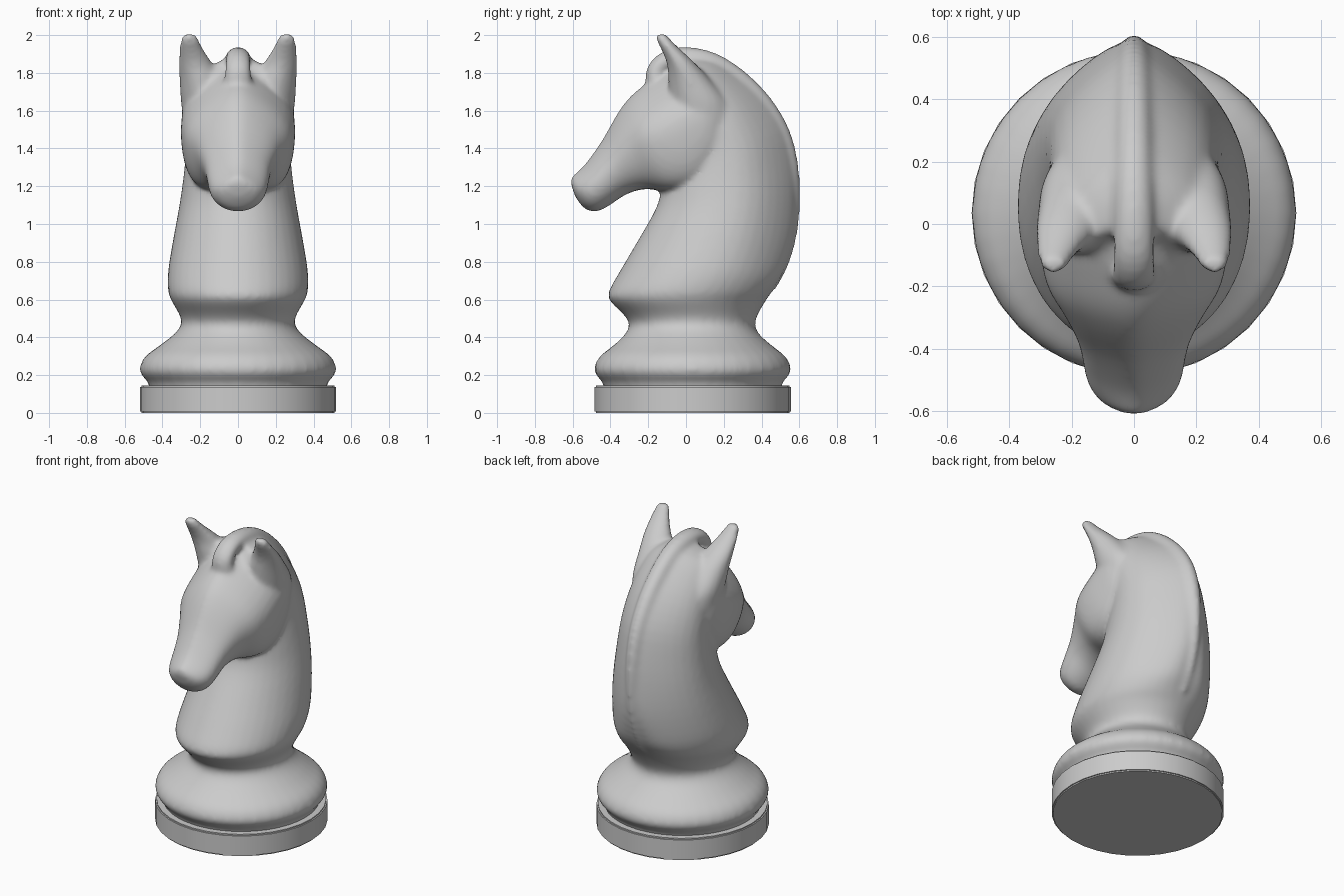
import bpy, bmesh, math
from mathutils import Vector

cube = bpy.data.objects.get("Cube")
if cube:
    bpy.data.objects.remove(cube)

grey = bpy.data.materials.new("light grey")
grey.use_nodes = True
colour = (0.6, 0.6, 0.6, 1)
grey.diffuse_color = colour
grey.node_tree.nodes["Principled BSDF"].inputs["Base Color"].default_value = colour


def make_object(name, bm):
    bmesh.ops.recalc_face_normals(bm, faces=bm.faces)
    mesh = bpy.data.meshes.new(name)
    bm.to_mesh(mesh)
    bm.free()
    mesh.materials.append(grey)
    obj = bpy.data.objects.new(name, mesh)
    bpy.context.collection.objects.link(obj)
    return obj


def smooth_rings(rings, steps=3):
    """Insert rings between the given ones along a flowing spline."""
    result = []
    for i in range(len(rings) - 1):
        quad = [rings[min(max(i + k, 0), len(rings) - 1)] for k in (-1, 0, 1, 2)]
        for s in range(steps):
            t = s / steps
            result.append([
                b + t * ((c - a) + t * ((2*a - 5*b + 4*c - d) + t * (3*b - a - 3*c + d))) / 2
                for a, b, c, d in zip(*quad)])
    return result + [rings[-1]]


def loft(bm, rings, side=1, sides=40):
    """Skin oval rings: y, z of one edge, y, z of the other, half width,
    taper to the first edge, roundness of both halves, x centre."""
    loops = []
    for ay, az, by, bz, width, taper, round_a, round_b, cx in smooth_rings(rings):
        a, b = Vector((0, ay, az)), Vector((0, by, bz))
        mid, half = (a + b) / 2, (a - b) / 2
        loop = []
        for i in range(sides):
            t = math.tau * i / sides
            c, s = math.cos(t), math.sin(t)
            x = math.copysign(abs(s) ** (round_a if c > 0 else round_b), s)
            x *= width * (1 - taper * max(0, c) ** 2.5)
            p = mid + half * c
            loop.append(bm.verts.new((side * (cx + x), p.y, p.z)))
        loops.append(loop)
    for lo, hi in zip(loops, loops[1:]):
        for i in range(sides):
            j = (i + 1) % sides
            bm.faces.new((lo[i], lo[j], hi[j], hi[i]))
    bm.faces.new(loops[0][::-1])
    bm.faces.new(loops[-1])


body = bmesh.new()

# Collar and waist, round in plan: back edge, front edge, half width
collar = [
    (.505, .12, -.435, .12, .47), (.51, .16, -.44, .16, .475),
    (.545, .2, -.475, .2, .51), (.556, .24, -.486, .24, .52),
    (.525, .30, -.455, .30, .49), (.45, .36, -.38, .36, .41),
    (.385, .42, -.32, .42, .335), (.365, .47, -.3, .47, .3),
    (.38, .52, -.33, .52, .31), (.42, .59, -.40, .59, .35)]

# Neck: the same, then taper and roundness toward the crest
neck = [
    (.46, .65, -.41, .64, .37, .15, .75), (.52, .75, -.35, .75, .37, .4, .52),
    (.57, .92, -.25, .92, .343, .5, .58), (.585, 1.1, -.16, 1.08, .312, .5, .75),
    (.575, 1.3, -.13, 1.18, .29, .5, .95), (.53, 1.5, -.1, 1.28, .275, .5, 1.1),
    (.43, 1.66, -.1, 1.42, .265, .5, 1.15), (.29, 1.79, -.1, 1.55, .245, .5, 1.1),
    (.15, 1.87, -.12, 1.65, .22, .4, 1), (0, 1.89, -.14, 1.7, .15, .3, 1)]
loft(body, [ring + (0, 1, 1, 0) for ring in collar]
     + [ring + (1, 0) for ring in neck])

# Head from nose to cheeks: upper edge, lower edge, half width, jaw roundness
head = [
    (-.612, 1.22, -.585, 1.14, .04, 1), (-.605, 1.25, -.535, 1.08, .1, 1),
    (-.565, 1.285, -.475, 1.065, .143, 1), (-.52, 1.335, -.41, 1.095, .16, .95),
    (-.44, 1.45, -.32, 1.155, .178, .85), (-.36, 1.59, -.22, 1.185, .222, .65),
    (-.29, 1.68, -.1, 1.175, .278, .42), (-.2, 1.75, .02, 1.19, .3, .36),
    (-.08, 1.82, .12, 1.24, .301, .38), (.05, 1.84, .2, 1.34, .288, .5),
    (.15, 1.78, .24, 1.48, .23, .8)]
loft(body, [ring[:5] + (.42, 1, ring[5], 0) for ring in head])

# Ears: front edge, back edge, half width, x centre
ear = [
    (-.04, 1.5, .25, 1.55, .115, .17), (-.08, 1.64, .22, 1.65, .118, .185),
    (-.095, 1.76, .13, 1.765, .115, .195), (-.1, 1.84, .04, 1.86, .09, .225),
    (-.125, 1.91, -.035, 1.93, .066, .245), (-.155, 1.97, -.085, 1.98, .049, .256),
    (-.155, 2.005, -.105, 2.005, .034, .258)]
for side in (1, -1):
    loft(body, [ring[:5] + (.2, 1, 1, ring[5]) for ring in ear], side, 20)

# Mane ridge over the crest, ending in the forelock
mane = [(.43, .68), (.495, .8), (.537, .95), (.552, 1.1), (.545, 1.3),
        (.5, 1.48), (.405, 1.64), (.27, 1.775), (.13, 1.86), (0, 1.885),
        (-.1, 1.867), (-.158, 1.81), (-.162, 1.73)]
rings = []
for i, (y, z) in enumerate(mane):
    before, after = mane[max(i - 1, 0)], mane[min(i + 1, len(mane) - 1)]
    along = Vector((after[0] - before[0], after[1] - before[1])).normalized()
    out = Vector((along.y, -along.x)) * .052
    rings.append((y + out.x, z + out.y, y - out.x, z - out.y,
                  .034 + .0033 * i, 0, 1, 1, 0))
loft(body, rings, 1, 20)

# Fuse the carved parts into one smooth surface
knight = make_object("carved_horse", body)
fuse = knight.modifiers.new("fuse", "REMESH")
fuse.mode = "VOXEL"
fuse.voxel_size = .014
fuse.use_smooth_shade = True
soften = knight.modifiers.new("soften", "SMOOTH")
soften.factor = .5
soften.iterations = 12

# Plinth disc with slightly bevelled rims
disc = bmesh.new()
bmesh.ops.create_cone(disc, cap_ends=True, segments=32, radius1=.52,
                      radius2=.52, depth=.145)
bmesh.ops.translate(disc, verts=disc.verts, vec=(0, .035, .0725))
rims = [e for e in disc.edges if abs(e.verts[0].co.z - e.verts[1].co.z) < .01]
bmesh.ops.bevel(disc, geom=rims, offset=.008, segments=2, affect="EDGES")
plinth = make_object("plinth", disc)
bpy.ops.object.select_all(action="DESELECT")
plinth.select_set(True)
bpy.context.view_layer.objects.active = plinth
bpy.ops.object.shade_smooth_by_angle(angle=math.radians(35))
